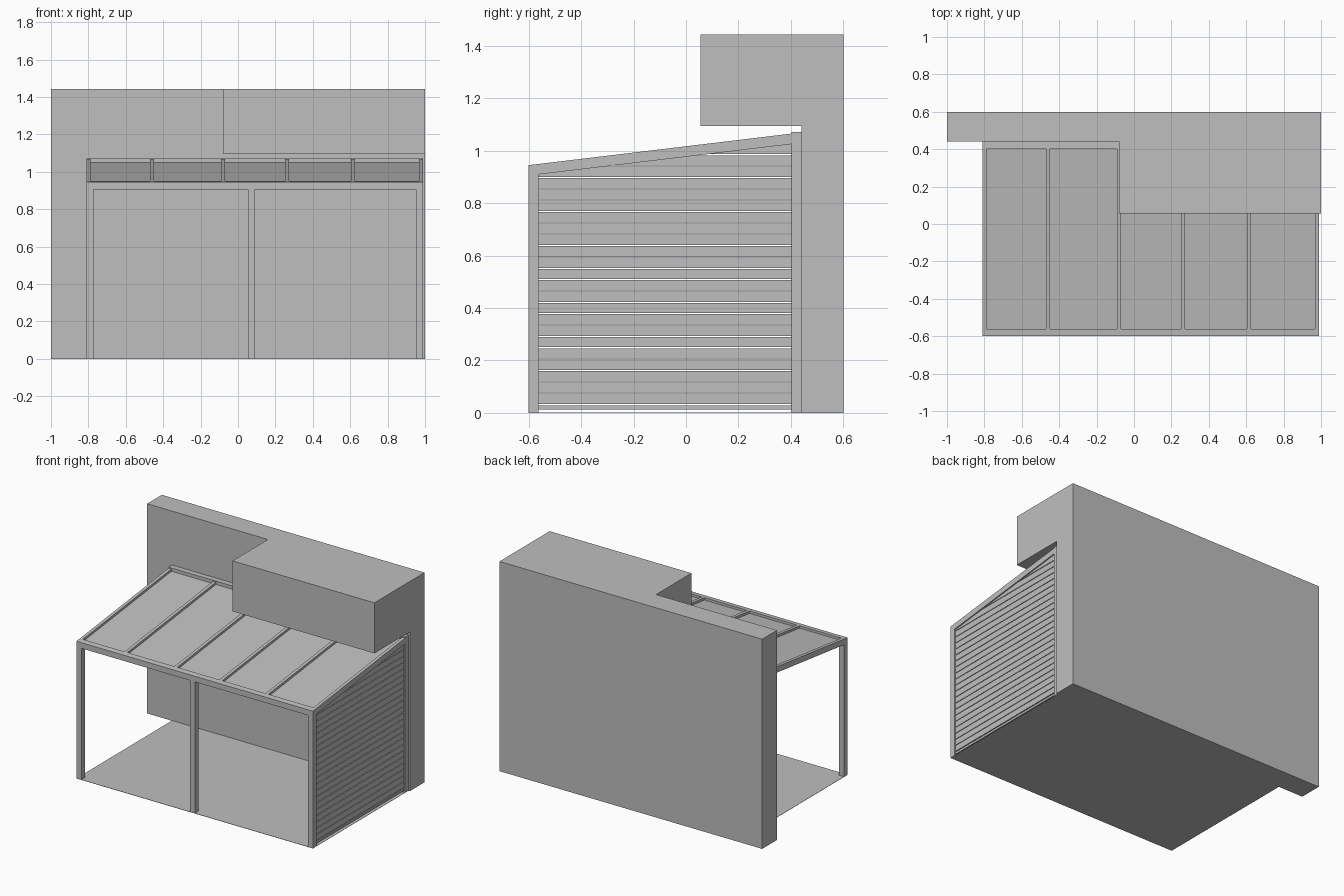
import bpy

if "Cube" in bpy.data.objects:
    bpy.data.objects.remove(bpy.data.objects["Cube"], do_unlink=True)

# One plain grey for everything
grey = bpy.data.materials.new("plain_grey")
grey.use_nodes = True
colour = (0.52, 0.52, 0.52, 1)
grey.diffuse_color = colour
grey.node_tree.nodes["Principled BSDF"].inputs["Base Color"].default_value = colour

FRONT, BACK, WALL = -0.6, 0.6, 0.44
LEFT, RIGHT = -0.81, 0.99          # canopy extent in x
BAR = 0.038                        # frame bar size
SLOPE = 0.12
EAVE = 0.945


def roof(y):
    """Height of the rafter top at depth y."""
    return EAVE + SLOPE * (y - FRONT)


def extrude_x(name, x0, x1, outline):
    """Solid made from a y-z outline, drawn out between x0 and x1."""
    n = len(outline)
    verts = [(x, y, z) for x in (x0, x1) for y, z in outline]
    faces = [tuple(reversed(range(n))), tuple(range(n, 2 * n))]
    faces += [(i, (i + 1) % n, n + (i + 1) % n, n + i) for i in range(n)]
    mesh = bpy.data.meshes.new(name)
    mesh.from_pydata(verts, [], faces)
    mesh.materials.append(grey)
    obj = bpy.data.objects.new(name, mesh)
    bpy.context.collection.objects.link(obj)
    return obj


def box(name, x0, x1, y0, y1, z0, z1):
    return extrude_x(name, x0, x1, [(y0, z0), (y1, z0), (y1, z1), (y0, z1)])


def sloped(name, x0, x1, y0, y1, top, bottom):
    """Bar or sheet following the roof, offset below the rafter top."""
    return extrude_x(name, x0, x1, [
        (y0, roof(y0) - bottom), (y1, roof(y1) - bottom),
        (y1, roof(y1) - top), (y0, roof(y0) - top)])


# House wall, overhanging upper storey and floor
box("house_wall", -1, 1, WALL, BACK, 0, 1.443)
box("upper_storey", -0.08, 1, 0.055, WALL, 1.095, 1.443)
box("floor", LEFT, RIGHT, FRONT, WALL, 0, 0.002)

# Posts: three along the front, one against the wall beside the louvres
y_in = FRONT + BAR
for name, x in (("left", LEFT), ("middle", 0.053), ("right", RIGHT - BAR)):
    box("front_post_" + name, x, x + BAR, FRONT, y_in, 0, 0.908)
y_rear = WALL - BAR
box("rear_post_right", RIGHT - BAR, RIGHT, y_rear, WALL, 0, 1.035)

# Front and rear beams
extrude_x("front_beam", LEFT, RIGHT, [
    (FRONT, 0.906), (y_in, 0.906), (y_in, roof(y_in)), (FRONT, EAVE)])
box("rear_beam", LEFT, RIGHT, y_rear, WALL, 1.033, 1.072)

# Rafters and the roof sheets between them
WIDTH = 0.022
starts = [LEFT, -0.471, -0.091, 0.252, 0.603, RIGHT - WIDTH]
for i, x in enumerate(starts):
    sloped(f"rafter_{i + 1}", x, x + WIDTH, y_in, y_rear, 0, 0.04)
for i, (a, b) in enumerate(zip(starts, starts[1:])):
    sloped(f"roof_panel_{i + 1}", a + WIDTH, b, y_in, y_rear, 0.016, 0.024)

# Louvre slats on the right side, stopped where they meet the rafter
PITCH = 0.0433
box("bottom_slat", 0.962, 0.982, y_in, y_rear, 0.013, 0.028)
z = 0.034
count = 1
while z < 1.0:
    start = max(y_in, FRONT + (z + 0.04 - EAVE) / SLOPE)
    if start < y_rear:
        box(f"louvre_slat_{count}", 0.969, 0.982, start, y_rear,
            z, min(z + PITCH - 0.004, roof(start) - 0.001))
    count += 1
    z += PITCH
